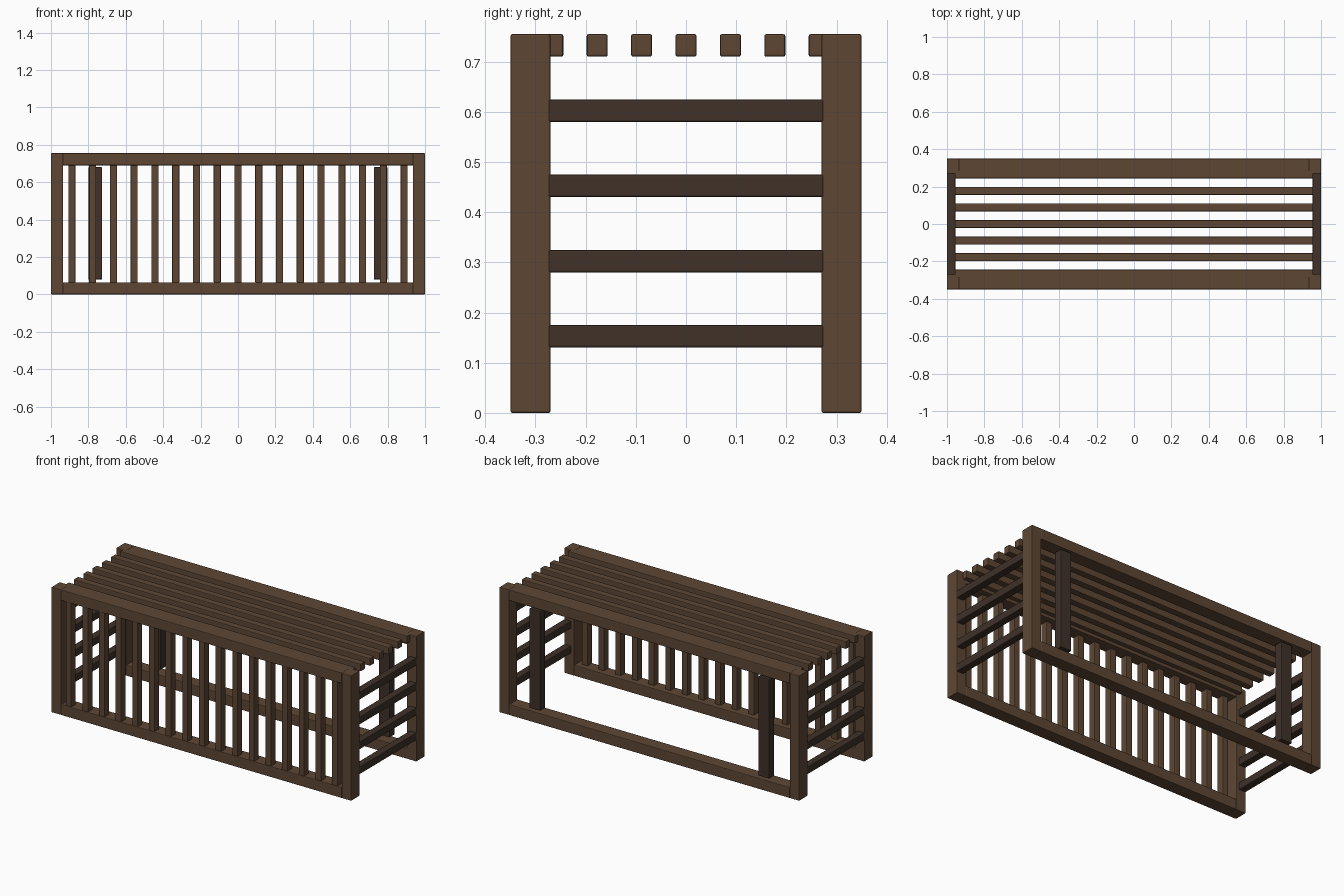
import bpy

if "Cube" in bpy.data.objects:
    bpy.data.objects.remove(bpy.data.objects["Cube"])


def material(name, color):
    m = bpy.data.materials.new(name)
    m.diffuse_color = (*color, 1)
    m.use_nodes = True
    m.node_tree.nodes["Principled BSDF"].inputs["Base Color"].default_value = m.diffuse_color
    return m


wood = material("brown_wood", (0.11, 0.062, 0.034))
dark = material("dark_wood", (0.05, 0.031, 0.022))


def beam(name, x, y, z, mat=wood, bevel=0.004):
    """Bevelled box from (min, max) ranges on each axis."""
    bpy.ops.mesh.primitive_cube_add(size=1, location=[sum(r) / 2 for r in (x, y, z)])
    ob = bpy.context.object
    ob.name = name
    ob.scale = [r[1] - r[0] for r in (x, y, z)]
    bpy.ops.object.transform_apply(location=False, rotation=False, scale=True)
    mod = ob.modifiers.new("soft_edges", "BEVEL")
    mod.width = bevel
    mod.segments = 2
    ob.data.materials.append(mat)
    return ob


def span(center, width):
    return (center - width / 2, center + width / 2)


H = 0.755

# Corner posts
for sx, side in ((-1, "left"), (1, "right")):
    for sy, face in ((-1, "front"), (1, "back")):
        beam(f"{face}_{side}_post", span(sx * 0.9675, 0.065), span(sy * 0.31, 0.08), (0, H))

# Long rails, top and bottom
for sy, face in ((-1, "front"), (1, "back")):
    beam(f"{face}_bottom_rail", (-0.937, 0.937), span(sy * 0.31, 0.08), (0, 0.065))
    beam(f"{face}_top_rail", (-0.937, 0.937), span(sy * 0.31, 0.08), (0.69, H))

# Lengthwise top slats
for i in range(-3, 4):
    beam(f"top_slat_{i + 4}", (-0.957, 0.957), span(i * 0.0885, 0.042), (0.71, H))

# Upright front slats
for i in range(-8, 9):
    beam(f"front_slat_{i + 9}", span(i * 0.111, 0.038), span(-0.325, 0.045), (0.062, 0.693))

# End bars and back uprights
for sx, side in ((-1, "left"), (1, "right")):
    for i in range(4):
        beam(f"{side}_end_bar_{i + 1}", span(sx * 0.978, 0.045), (-0.275, 0.275),
             span(0.1525 + i * 0.15, 0.045), dark)
    beam(f"{side}_back_upright", span(sx * 0.7635, 0.073), (0.3, 0.35), (0.08, 0.68), dark)
